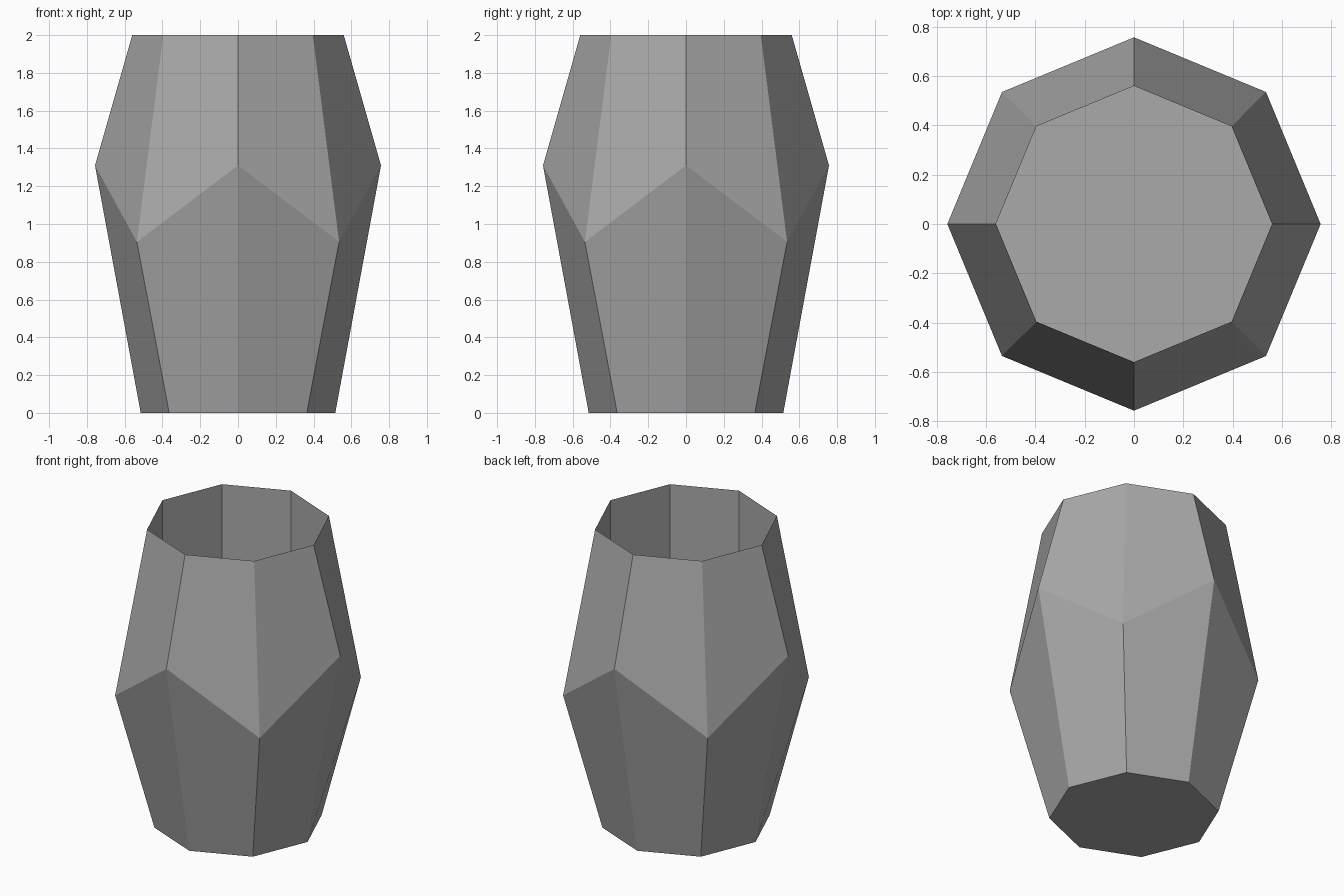
import bpy, bmesh
from math import cos, sin, pi

cube = bpy.data.objects.get("Cube")
if cube:
    bpy.data.objects.remove(cube, do_unlink=True)

SIDES = 8

grey = bpy.data.materials.new("stone grey")
grey.use_nodes = True
colour = (0.4, 0.4, 0.4, 1)
grey.diffuse_color = colour
grey.node_tree.nodes["Principled BSDF"].inputs["Base Color"].default_value = colour

bm = bmesh.new()


def ring(radius, z_even, z_odd=None):
    """Octagon with corners on the axes; odd corners may sit at another height."""
    z_odd = z_even if z_odd is None else z_odd
    return [bm.verts.new((radius * cos(2 * pi * i / SIDES),
                          radius * sin(2 * pi * i / SIDES),
                          z_odd if i % 2 else z_even)) for i in range(SIDES)]


def bridge(a, b):
    for i in range(SIDES):
        j = (i + 1) % SIDES
        bm.faces.new((a[i], a[j], b[j], b[i]))


# Outer wall with a zigzag waist, then a straight well down from the rim
base = ring(0.515, 0)
waist = ring(0.757, 1.31, 0.905)
rim = ring(0.56, 2)
well = ring(0.56, 0.4)
for lower, upper in ((base, waist), (waist, rim), (rim, well)):
    bridge(lower, upper)

# Underside and inner floor
bm.faces.new(base[::-1])
bm.faces.new(well)

mesh = bpy.data.meshes.new("faceted_vase")
bm.to_mesh(mesh)
bm.free()
mesh.materials.append(grey)
vase = bpy.data.objects.new("faceted_vase", mesh)
bpy.context.collection.objects.link(vase)
